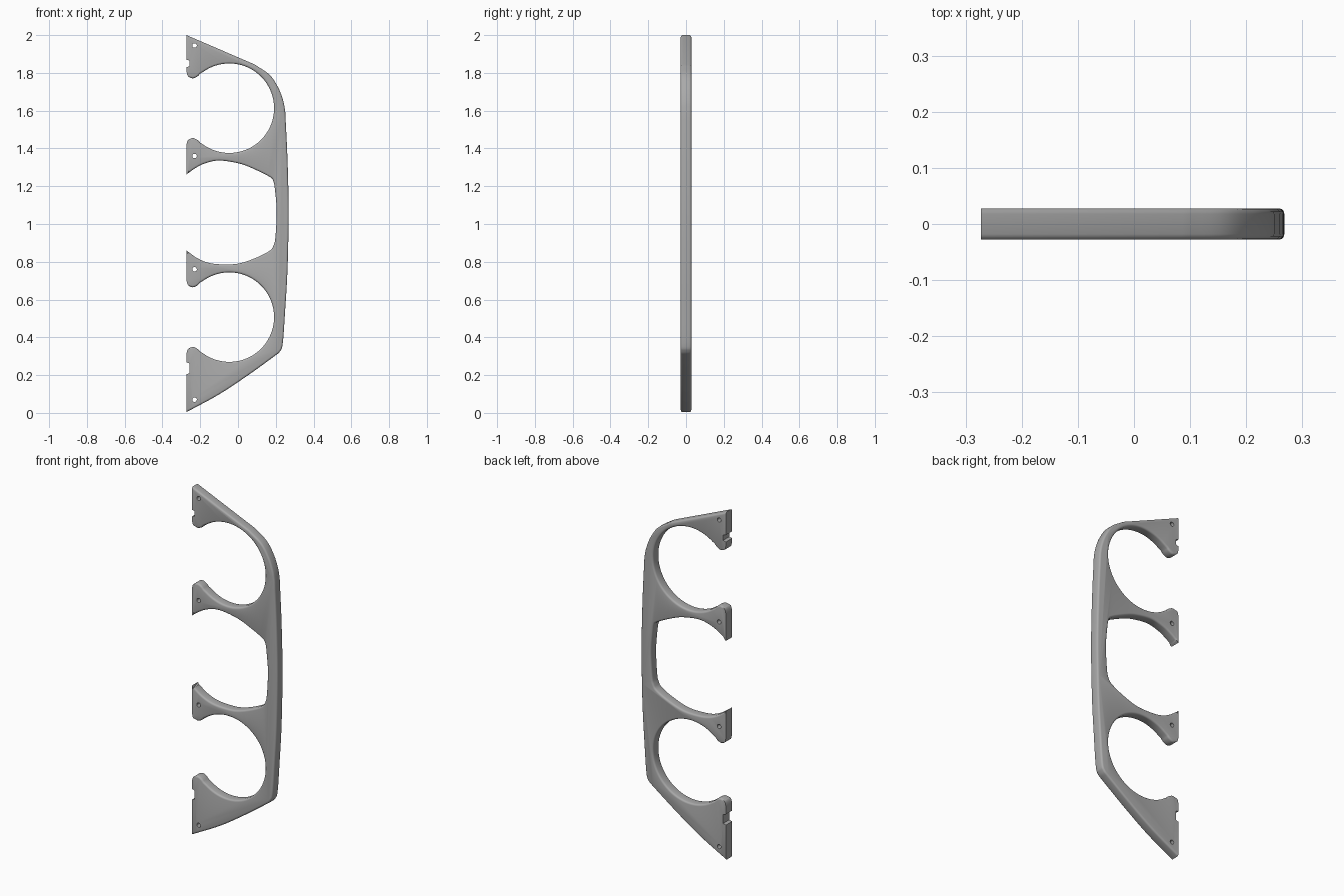
import bpy, bmesh
from math import sin, cos, radians
from mathutils import Vector, Matrix

cube = bpy.data.objects.get("Cube")
if cube:
    bpy.data.objects.remove(cube, do_unlink=True)

LEFT, HALF, ROUND = -0.273, 0.028, 0.01


def smooth(points, steps=5):
    """Pass a soft curve through the given points."""
    p = [Vector(q) for q in points]
    p = [2 * p[0] - p[1]] + p + [2 * p[-1] - p[-2]]
    out = []
    for a, b, c, d in zip(p, p[1:], p[2:], p[3:]):
        for i in range(steps):
            t = i / steps
            out.append(0.5 * (2 * b + (c - a) * t + (2 * a - 5 * b + 4 * c - d) * t * t
                              + (3 * b - a - 3 * c + d) * t ** 3))
    return out + [p[-2]]


def cup(zc):
    """Round opening with a rounded lip at each end, from low to high."""
    lip = smooth([(LEFT, -0.195), (-0.265, -0.17), (-0.24, -0.158),
                  (-0.215, -0.168), (-0.199, -0.184)], 3)
    arc = [Vector((-0.046 + 0.237 * cos(radians(a)), 0.237 * sin(radians(a))))
           for a in range(-126, 127, 4)]
    upper = [Vector((v.x, -v.y)) for v in reversed(lip)]
    return [v + Vector((0, zc)) for v in lip + arc + upper]


def notch(low, high):
    return [Vector(q) for q in ((LEFT, low), (-0.256, low + 0.005),
                                (-0.256, high - 0.005), (LEFT, high))]


# Outer rim: sloping top, rounded shoulder, bowed side, swept bottom
shoulder = smooth([(0.087, 1.845), (0.167, 1.79), (0.214, 1.72), (0.24, 1.65), (0.25, 1.595)])
side = smooth([(0.25, 1.595), (0.262, 1.34), (0.268, 1.06), (0.262, 0.76), (0.25, 0.55),
               (0.237, 0.37), (0.222, 0.325), (0.193, 0.3)])
bottom = smooth([(0.193, 0.3), (0.06, 0.204), (-0.1, 0.098), (LEFT, 0.004)])
# Middle window, open at the left
window = smooth([(LEFT, 0.86), (-0.214, 0.818), (-0.15, 0.793), (-0.07, 0.786), (0.01, 0.792),
                 (0.1, 0.823), (0.167, 0.858), (0.188, 0.886), (0.198, 0.93), (0.205, 1.06),
                 (0.198, 1.16), (0.188, 1.225), (0.167, 1.25), (0.087, 1.29), (0.008, 1.32),
                 (-0.1, 1.336), (-0.177, 1.32), (-0.23, 1.293), (LEFT, 1.262)])
outline = ([Vector((LEFT, 2))] + shoulder + side[1:] + bottom[1:] + notch(0.205, 0.267)
           + cup(0.507) + window + cup(1.613) + notch(1.83, 1.87))

# Plate: extruded outline with rounded rims, except along the cut left edge
bm = bmesh.new()
face = bm.faces.new([bm.verts.new((v.x, -HALF, v.y)) for v in outline])
ext = bmesh.ops.extrude_face_region(bm, geom=[face], use_keep_orig=True)
bmesh.ops.translate(bm, vec=(0, 2 * HALF, 0),
                    verts=[g for g in ext["geom"] if isinstance(g, bmesh.types.BMVert)])
bmesh.ops.recalc_face_normals(bm, faces=bm.faces)
rims = [e for e in bm.edges
        if abs(e.verts[0].co.y - e.verts[1].co.y) < 0.001
        and max(v.co.x for v in e.verts) > -0.25]
bmesh.ops.bevel(bm, geom=rims, offset=ROUND, segments=3, profile=0.5,
                affect="EDGES", clamp_overlap=False)
mesh = bpy.data.meshes.new("frame_plate")
bm.to_mesh(mesh)
bm.free()
plate = bpy.data.objects.new("frame_plate", mesh)
bpy.context.collection.objects.link(plate)

grey = bpy.data.materials.new("plain grey")
grey.use_nodes = True
colour = (0.4, 0.4, 0.4, 1)
grey.diffuse_color = colour
grey.node_tree.nodes["Principled BSDF"].inputs["Base Color"].default_value = colour
mesh.materials.append(grey)

# Screw holes
bm = bmesh.new()
for z in (0.07, 0.76, 1.36, 1.945):
    bmesh.ops.create_cone(bm, cap_ends=True, segments=20, radius1=0.012, radius2=0.012, depth=0.2,
                          matrix=Matrix.Translation((-0.23, 0, z)) @ Matrix.Rotation(radians(90), 4, "X"))
drill_mesh = bpy.data.meshes.new("hole_cutter")
bm.to_mesh(drill_mesh)
bm.free()
drill_mesh.materials.append(grey)
drill = bpy.data.objects.new("hole_cutter", drill_mesh)
bpy.context.collection.objects.link(drill)
drill.hide_render = True
drill.hide_viewport = True

cut = plate.modifiers.new("screw_holes", "BOOLEAN")
cut.operation = "DIFFERENCE"
cut.solver = "EXACT"
cut.object = drill

bpy.ops.object.select_all(action="DESELECT")
plate.select_set(True)
bpy.context.view_layer.objects.active = plate
bpy.ops.object.modifier_apply(modifier=cut.name)
bpy.data.objects.remove(drill, do_unlink=True)
bpy.ops.object.shade_smooth_by_angle(angle=radians(35))
